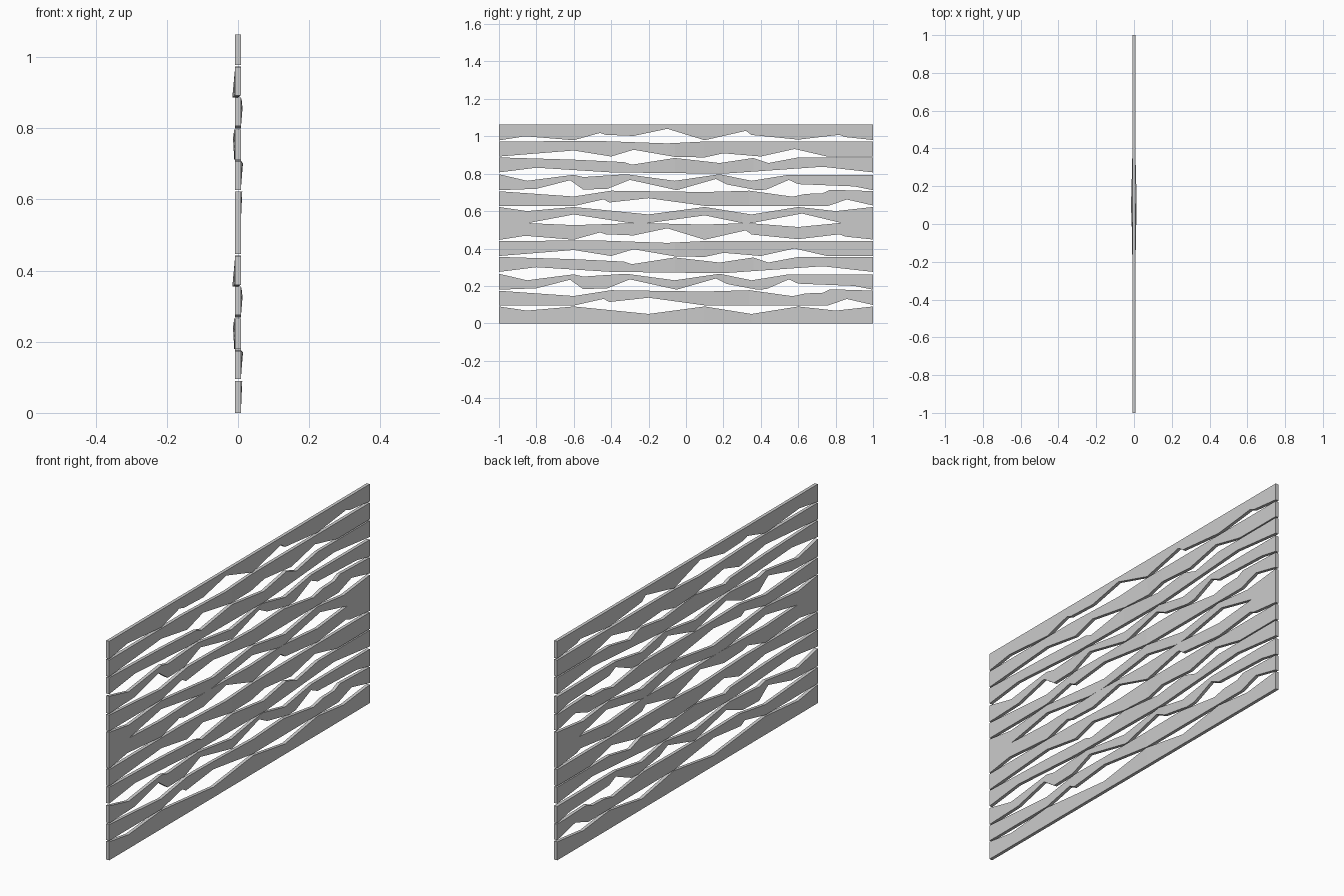
import bpy, bmesh

HALF = 0.008      # half thickness of a board
PITCH = 0.532     # height of one six-board group


def level(edge, y):
    """Height of a broken-line edge at y."""
    for (y0, z0), (y1, z1) in zip(edge, edge[1:]):
        if y <= y1:
            return z0 + (z1 - z0) * (y - y0) / (y1 - y0)
    return edge[-1][1]


def warp(amount, y):
    """Slight sideways bow near the middle of a board."""
    d = y - 0.1
    return amount * max(0.0, 1 - abs(d) / (0.25 if d > 0 else 0.22))


def board(name, lower, upper, z, bow_low=0.0, bow_up=0.0):
    ys = sorted({p[0] for p in lower + upper})
    bm = bmesh.new()
    rings = []
    for y in ys:
        lo, up = level(lower, y) + z, level(upper, y) + z
        a, b = warp(bow_low, y), warp(bow_up, y)
        rings.append([bm.verts.new(c) for c in (
            (a - HALF, y, lo), (a + HALF, y, lo),
            (b + HALF, y, up), (b - HALF, y, up))])
    for r, s in zip(rings, rings[1:]):
        for i in range(4):
            j = (i + 1) % 4
            bm.faces.new((r[i], r[j], s[j], s[i]))
    bm.faces.new(rings[0])
    bm.faces.new(rings[-1][::-1])
    bmesh.ops.recalc_face_normals(bm, faces=bm.faces)
    mesh = bpy.data.meshes.new(name)
    bm.to_mesh(mesh)
    bm.free()
    bpy.context.collection.objects.link(bpy.data.objects.new(name, mesh))


def flat(z):
    return [(-1, z), (1, z)]


# Wavy edges, as (y, z) within one group
a_low = [(-1, 0), (-.85, .003), (-.6, .05), (-.3, .004), (-.2, .004), (.1, .045),
         (.3, .004), (.35, .004), (.62, .055), (.83, .005), (1, 0)]
a_up = [(-1, .09), (-.85, .068), (-.6, .09), (-.2, .05), (.1, .09), (.35, .05),
        (.6, .09), (.8, .068), (1, .09)]
b_low = [(-1, .095), (-.6, .095), (-.44, .131), (-.41, .114), (-.2, .137),
         (.1, .096), (.76, .096), (.86, .13), (1, .098)]
b_up = [(-1, .174), (-.6, .146), (-.4, .177), (.1, .17), (.34, .177), (.57, .145),
        (.64, .16), (.73, .163), (.77, .182), (1, .175)]
c_low = [(-1, .18), (-.8, .187), (-.62, .233), (-.55, .183), (-.42, .187),
         (-.3, .235), (-.05, .18), (.16, .24), (.22, .21), (.38, .18),
         (.43, .183), (.55, .235), (.6, .212), (.9, .2), (1, .18)]
c_up = [(-1, .265), (-.85, .23), (-.6, .262), (-.55, .25), (-.32, .265),
        (-.06, .23), (.18, .265), (.35, .23), (.55, .262), (1, .262)]
d_low = [(-1, .275), (-.8, .3), (-.4, .275), (.2, .268), (.73, .305), (1, .275)]
d_up = [(-1, .355), (-.6, .343), (-.33, .33), (-.29, .316), (-.06, .352),
        (.18, .325), (.36, .352), (.44, .325), (.6, .355), (1, .355)]
e_low = [(-1, .36), (-.6, .392), (-.4, .36), (-.28, .396), (-.06, .358), (.1, .355),
         (.2, .377), (.4, .36), (.58, .4), (.75, .361), (1, .361)]
e_up = [(-1, .441), (-.44, .442), (-.1, .43), (.1, .44), (1, .441)]
f_low = [(-1, .446), (-.86, .468), (-.6, .447), (-.46, .486), (-.43, .476),
         (-.28, .47), (-.1, .508), (.1, .447), (.32, .497), (.35, .475),
         (.6, .45), (.82, .476), (.85, .464), (1, .448)]
f_up = [(-1, .532), (-.85, .536), (-.6, .525), (-.25, .536), (.1, .528),
        (.33, .536), (.6, .515), (.83, .537), (1, .532)]

for g in range(2):
    z = g * PITCH
    side = ("lower", "upper")[g]
    # outermost boards have straight outer edges
    board(side + "_board_1", a_low if g else flat(0), a_up, z, 0, .004)
    board(side + "_board_2", b_low, b_up, z, 0, .006)
    board(side + "_board_3", c_low, c_up, z, -.008, -.004)
    board(side + "_board_4", d_low, d_up, z, 0, .007)
    board(side + "_board_5", e_low, e_up, z, -.008, 0)
    board(side + "_board_6", f_low, flat(PITCH) if g else f_up, z)
